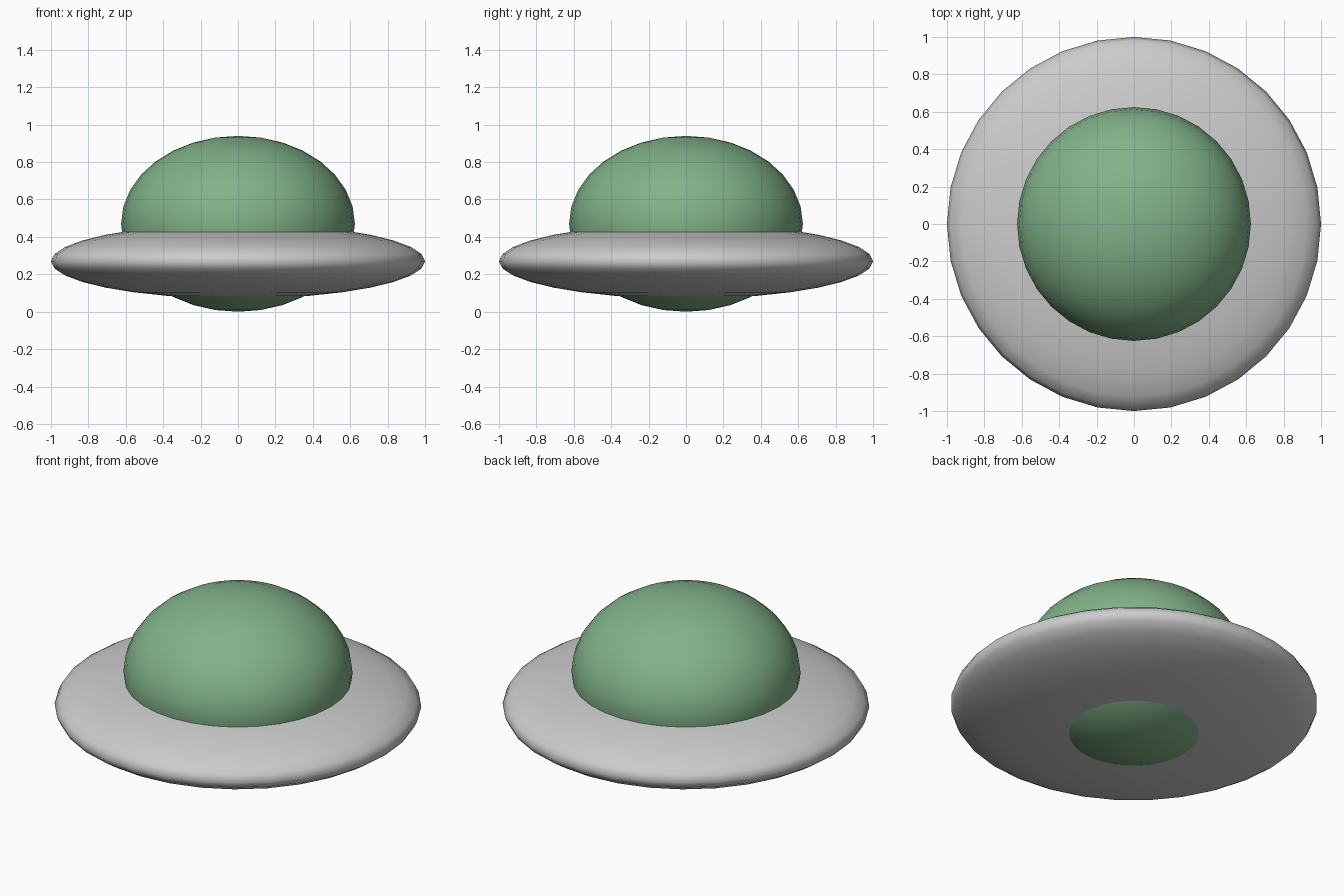
import bpy

if "Cube" in bpy.data.objects:
    bpy.data.objects.remove(bpy.data.objects["Cube"])


def ellipsoid(name, radius, half_height, z):
    """Smooth, flattened 32-sided sphere centred on the z axis."""
    bpy.ops.mesh.primitive_uv_sphere_add(segments=32, ring_count=16, radius=1, location=(0, 0, z))
    obj = bpy.context.object
    obj.name = name
    obj.scale = (radius, radius, half_height)
    bpy.ops.object.transform_apply(location=False, rotation=False, scale=True)
    bpy.ops.object.shade_smooth()
    return obj


# Flat grey disc
ellipsoid("saucer_disc", 1.0, 0.2, 0.27)

# Green cabin, showing through above and below the disc
dome = ellipsoid("cabin_dome", 0.625, 0.47, 0.47)
green = bpy.data.materials.new("green")
green.diffuse_color = (0.22, 0.45, 0.25, 1)
green.use_nodes = True
green.node_tree.nodes["Principled BSDF"].inputs["Base Color"].default_value = green.diffuse_color
dome.data.materials.append(green)
